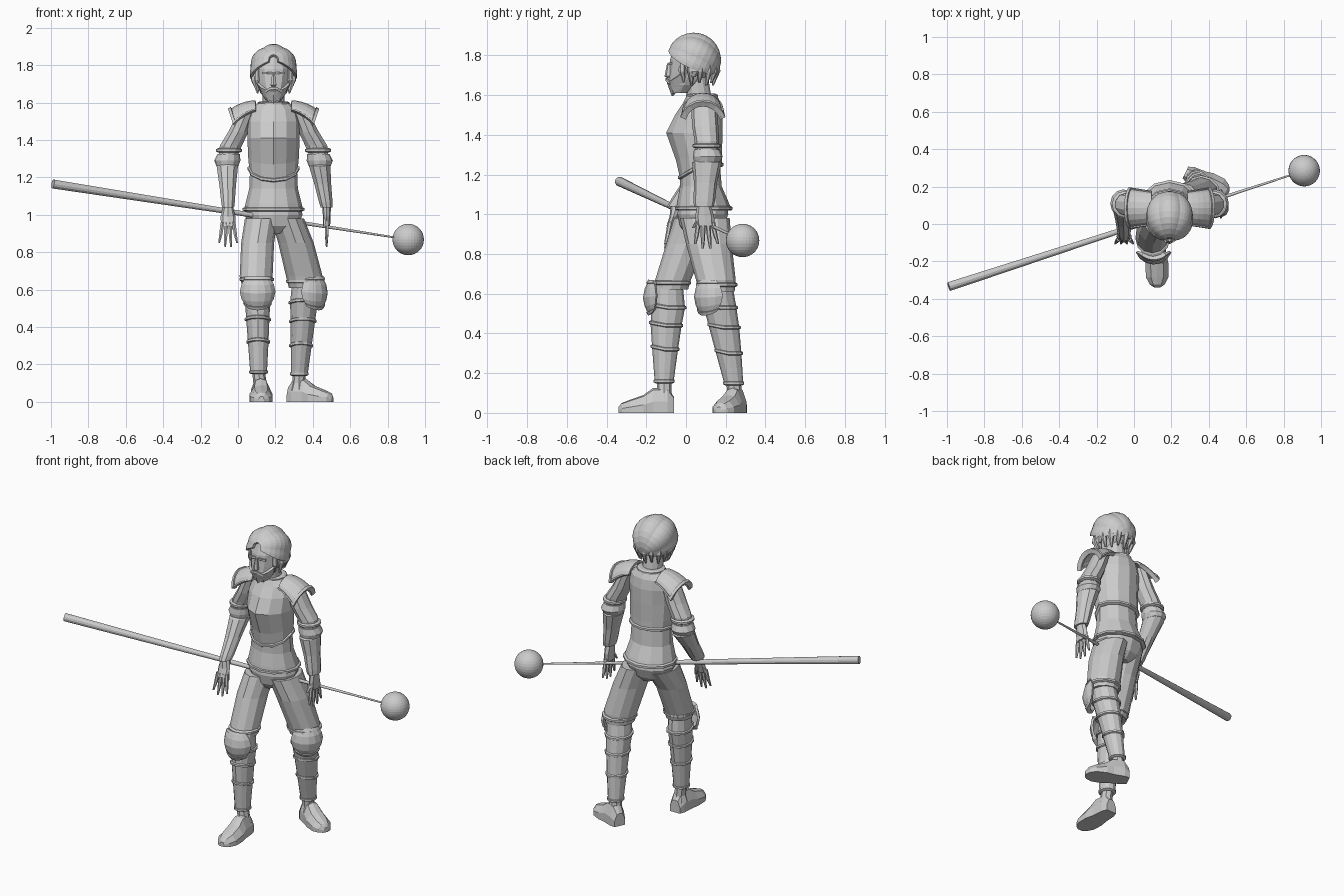
import bpy, bmesh, math
from math import sin, cos, pi
from mathutils import Vector

if "Cube" in bpy.data.objects:
    bpy.data.objects.remove(bpy.data.objects["Cube"])

grey = bpy.data.materials.new("plain_grey")
grey.use_nodes = True
grey.diffuse_color = (0.6, 0.6, 0.6, 1)
grey.node_tree.nodes["Principled BSDF"].inputs["Base Color"].default_value = (0.6, 0.6, 0.6, 1)


def finish(name, bm):
    bmesh.ops.recalc_face_normals(bm, faces=bm.faces)
    mesh = bpy.data.meshes.new(name)
    bm.to_mesh(mesh)
    bm.free()
    mesh.materials.append(grey)
    obj = bpy.data.objects.new(name, mesh)
    bpy.context.collection.objects.link(obj)
    return obj


def skin(name, sections, closed=True):
    """Bridge point loops; closed loops get end caps."""
    bm = bmesh.new()
    rows = [[bm.verts.new(p) for p in s] for s in sections]
    n = len(rows[0])
    for low, high in zip(rows, rows[1:]):
        for i in range(n if closed else n - 1):
            j = (i + 1) % n
            bm.faces.new((low[i], low[j], high[j], high[i]))
    if closed:
        bm.faces.new(rows[0][::-1])
        bm.faces.new(rows[-1])
    return finish(name, bm)


def ring(x, y, z, rx, ry, dip=0, ridge=0, n=12):
    """Level oval; the front can dip down or be drawn out into a ridge."""
    pts = []
    for i in range(n):
        a = 2 * pi * i / n
        front = max(0, cos(a))
        pts.append((x + rx * sin(a), y - ry * cos(a) - ridge * front ** 6, z - dip * front))
    return pts


def loft(name, rings, n=12):
    return skin(name, [ring(*r, n=n) for r in rings])


def shell(name, fn, nu, nv, thick=0.01):
    """Thin plate from a surface function, u in -1..1 and v in 0..1."""
    obj = skin(name, [[fn(2 * i / nu - 1, j / nv) for i in range(nu + 1)]
                      for j in range(nv + 1)], closed=False)
    mod = obj.modifiers.new("thickness", "SOLIDIFY")
    mod.thickness = thick
    mod.offset = 0
    return obj


def band(name, x, y, z, rx, ry, h=0.012, dip=0):
    """Raised trim around a limb."""
    loft(name, [(x, y, z - h, rx - h, ry - h, dip), (x, y, z - h / 2, rx, ry, dip),
                (x, y, z + h / 2, rx, ry, dip), (x, y, z + h, rx - h, ry - h, dip)])


MID = 0.19

# Torso: flared tunic, breastplate, collar, neck
loft("tunic", [(MID, .09, 1.02, .16, .14), (MID, .085, 1.06, .15, .13),
               (MID, .075, 1.14, .13, .105), (MID, .07, 1.26, .125, .1)])
band("tunic_hem", MID, .09, 1.03, .165, .145)
loft("breastplate", [(MID, .075, 1.25, .13, .105, .07), (MID, .07, 1.3, .135, .11, .03, .01),
                     (MID, .055, 1.41, .14, .13, 0, .025), (MID, .07, 1.5, .14, .115, 0, .01),
                     (MID, .08, 1.56, .125, .095), (MID, .08, 1.6, .08, .075)])
band("breastplate_rim", MID, .075, 1.25, .14, .115, dip=.065)
band("collar", MID, .08, 1.595, .085, .08)
loft("neck", [(MID, .07, 1.56, .06, .062), (MID, .05, 1.7, .058, .06)])

# Head, face and beard
loft("head", [(MID, -.03, 1.61, .04, .045), (MID, -.01, 1.65, .068, .08),
              (MID, .02, 1.71, .088, .106), (MID, .035, 1.78, .1, .115),
              (MID, .04, 1.85, .085, .095)])
loft("nose", [(MID, -.085, 1.685, .012, .008), (MID, -.09, 1.695, .018, .018),
              (MID, -.085, 1.76, .008, .01)], 6)


def beard(u, v):
    a = u * 1.7
    return (MID + .09 * (1 - .35 * v) * sin(a), .015 - (.105 - .025 * v) * cos(a),
            1.665 + .09 * u * u - v * (.06 + .008 * cos(u * 25)))


shell("beard", beard, 14, 3, .014)
shell("moustache", lambda u, v: (MID + .04 * u, -.098 + .02 * u * u,
                                 1.685 - .018 * u * u - .014 * v), 4, 1)
for side, word in ((-1, "right"), (1, "left")):
    x = MID + side * .035
    shell(word + "_brow", lambda u, v: (x + .024 * u, -.083 + .008 * abs(u), 1.765 - .012 * v), 2, 1)
    x = MID + side * .1
    loft(word + "_ear", [(x, .035, 1.69, .008, .012), (x + side * .01, .045, 1.72, .012, .024),
                         (x, .045, 1.75, .01, .02)], 6)


# Hair: ridged strands swept from the forehead to the nape
def hair(u, v):
    a, t, tilt = u * 1.9, .2 + v * (pi - .3), .42
    s = 1 + .08 * abs(cos(a * 3.2))
    y, z = -.13 * cos(t), .122 * s * cos(a) * sin(t)
    return (MID + .114 * s * sin(a) * sin(t),
            .038 + y * cos(tilt) + z * sin(tilt), 1.775 - y * sin(tilt) + z * cos(tilt))


shell("hair", hair, 32, 12, .016)
for i in range(11):
    a = -2.2 + .44 * i
    x, y = sin(a), cos(a)
    loft("hair_lock", [(MID + .085 * x, .045 + .09 * y, 1.66 - .012 * (i % 2), .005, .005),
                       (MID + .103 * x, .045 + .11 * y, 1.72, .02, .018),
                       (MID + .1 * x, .045 + .105 * y, 1.8, .016, .016)], 6)


# Arms: sleeve, elbow cuffs, gauntlet, hand with fingers
def arm(word, side, wrist, spread, swing):
    def at(d):
        return MID + side * d
    shoulder = Vector((at(.14), .09, 1.56))
    elbow = Vector((at(.247), .105, 1.3))
    mid = shoulder.lerp(elbow, .45)
    loft(word + "_sleeve", [(*elbow, .05, .055), (at(.228), .105, 1.37, .062, .062),
                            (*mid, .057, .066), (*shoulder, .045, .065)], 10)
    band(word + "_elbow_band", at(.238), .105, 1.345, .07, .072)
    loft(word + "_elbow_cuff", [(*elbow - Vector((0, 0, .04)), .058, .064),
                                (elbow.x, .11, 1.29, .07, .075), (at(.24), .105, 1.325, .06, .065)])
    top = elbow - Vector((0, 0, .04))
    loft(word + "_gauntlet", [(*wrist, .034, .05), (*wrist.lerp(top, .12), .038, .054),
                              (*wrist.lerp(top, .55), .047, .058), (*top, .06, .075),
                              (*top + Vector((0, 0, .015)), .05, .06)], 10)
    palm = wrist + Vector((0, swing, -.1))
    loft(word + "_palm", [(*palm, *spread * .95), (*palm.lerp(wrist, .5), *spread),
                          (*wrist + Vector((0, 0, .01)), .024, .032)], 8)
    for i in range(4):
        k = (i - 1.5) / 1.5
        off = Vector((k * spread.x * .75, k * spread.y * .75, 0))
        if spread.x < spread.y:
            off.x = 0
        else:
            off.y = 0
        root = palm + off
        tip = root + off * .6 + Vector((0, swing * .7, -.115 + .025 * k * k))
        loft(word + "_finger", [(*tip, .005, .006), (*tip.lerp(root, .5), .01, .011),
                                (*root + Vector((0, 0, .02)), .012, .013)], 6)
    base = wrist + Vector((0, 0, -.03))
    out = Vector((.03, -.02, -.09)) if side < 0 else Vector((-.01, -.055, -.08))
    loft(word + "_thumb", [(*base + out, .006, .007), (*base + out * .55, .013, .013),
                           (*base, .014, .016)], 6)

    # Shoulder guard with a raised rim
    def guard(u, v):
        a = u * 1.25
        drop = .05 * v ** 2 + .035 * (1 - cos(a)) * (2 + v)
        return (at(.095 + .14 * v * (1 - .15 * u * u)), .085 + (.085 + .02 * v) * sin(a), 1.605 - drop)
    shell(word + "_shoulder_guard", guard, 8, 5, .014)
    shell(word + "_guard_rim", lambda u, v: guard(u, .9 + .1 * v), 8, 1, .03)
    for end in (-1, 1):
        shell(word + "_guard_edge", lambda u, v: guard(end * (.92 + .08 * v), (u + 1) / 2), 5, 1, .026)


arm("right", -1, Vector((-.053, -.045, 1.04)), Vector((.04, .02)), -.035)
arm("left", 1, Vector((.474, .09, 1.04)), Vector((.02, .048)), .008)

# Hips
loft("hips", [(MID, .075, .9, .05, .075), (MID, .08, .94, .13, .11), (MID, .085, 1.0, .155, .128),
              (MID, .085, 1.06, .14, .12)])


# Legs: breeches, knee guard, banded greave, ankle and shoe
def leg(word, thigh, shin, ankle, face, heel, toe):
    loft(word + "_breeches", thigh)
    x, y, z, rx, ry = thigh[0]
    band(word + "_breeches_cuff", x, y, z + .035, rx + .015, ry + .015)
    loft(word + "_greave", shin)
    for k, (low, high) in enumerate(zip(shin, shin[1:])):
        if k:
            x, y, z, rx, ry = low
            band(word + "_greave_band", x, y, z, rx + .008, ry + .008, dip=-.015)
    band(word + "_greave_hem", *shin[0][:3], shin[0][3] + .005, shin[0][4] + .005)
    loft(word + "_ankle", [(*ankle, .05, .05), (ankle.x, ankle.y, .1, .036, .038),
                           (*shin[0][:3], .034, .036)], 8)

    kx, ky = shin[-1][0], shin[-1][1]

    def knee(u, v):
        a = face + u * (1.0 - .3 * (2 * v - 1) ** 2)
        r = .09 + .03 * sin(v * pi) * cos(u)
        return (kx + r * sin(a), ky - r * cos(a), .665 - .17 * v + .02 * u * u * v)
    shell(word + "_knee_guard", knee, 6, 4, .014)
    shell(word + "_knee_rim", lambda u, v: knee(u, .9 + .1 * v), 6, 1, .024)
    shell(word + "_knee_top", lambda u, v: knee(u, .1 * v), 6, 1, .024)

    way = (toe - heel).normalized()
    across = Vector((-way.y, way.x, 0))
    up = Vector((0, 0, 1))
    sections = []
    for t, w, h in ((0, .035, .08), (.12, .047, .125), (.38, .052, .125), (.55, .062, .09),
                    (.8, .06, .065), (.94, .04, .05), (1, .015, .03)):
        p = heel.lerp(toe, t)
        sections.append([p + across * (w * s) + up * (h * f) for s, f in
                         ((-1, 0), (-1, .45), (-.55, .92), (0, 1), (.55, .92), (1, .45), (1, 0))])
    skin(word + "_shoe", sections)


leg("right",
    [(.1, -.075, .62, .078, .085), (.097, -.065, .67, .088, .09), (.105, 0, .85, .088, .1),
     (.125, .065, .98, .088, .125)],
    [(.11, -.11, .16, .045, .048), (.108, -.105, .32, .055, .065), (.106, -.1, .44, .062, .078),
     (.105, -.09, .53, .067, .085), (.105, -.09, .63, .065, .075)],
    Vector((.118, -.11, .06)), 0, Vector((.12, -.06, 0)), Vector((.125, -.34, 0)))
leg("left",
    [(.36, .155, .61, .088, .09), (.355, .15, .67, .098, .1), (.31, .115, .85, .095, .115),
     (.265, .095, .98, .088, .125)],
    [(.328, .24, .15, .045, .048), (.338, .215, .3, .056, .064), (.347, .192, .43, .065, .076),
     (.352, .172, .53, .074, .082), (.36, .16, .62, .072, .078)],
    Vector((.325, .245, .06)), .8, Vector((.275, .275, 0)), Vector((.505, .165, 0)))

# Tapered staff with a ball on its thin end
butt, ball = Vector((-.99, -.335, 1.165)), Vector((.91, .285, .868))
axis = ball - butt
bm = bmesh.new()
bmesh.ops.create_cone(bm, cap_ends=True, segments=12, radius1=.024, radius2=.004, depth=axis.length)
staff = finish("staff", bm)
staff.location = (butt + ball) / 2
staff.rotation_euler = axis.to_track_quat("Z", "Y").to_euler()
bm = bmesh.new()
bmesh.ops.create_uvsphere(bm, u_segments=32, v_segments=16, radius=.084)
finish("staff_ball", bm).location = ball
